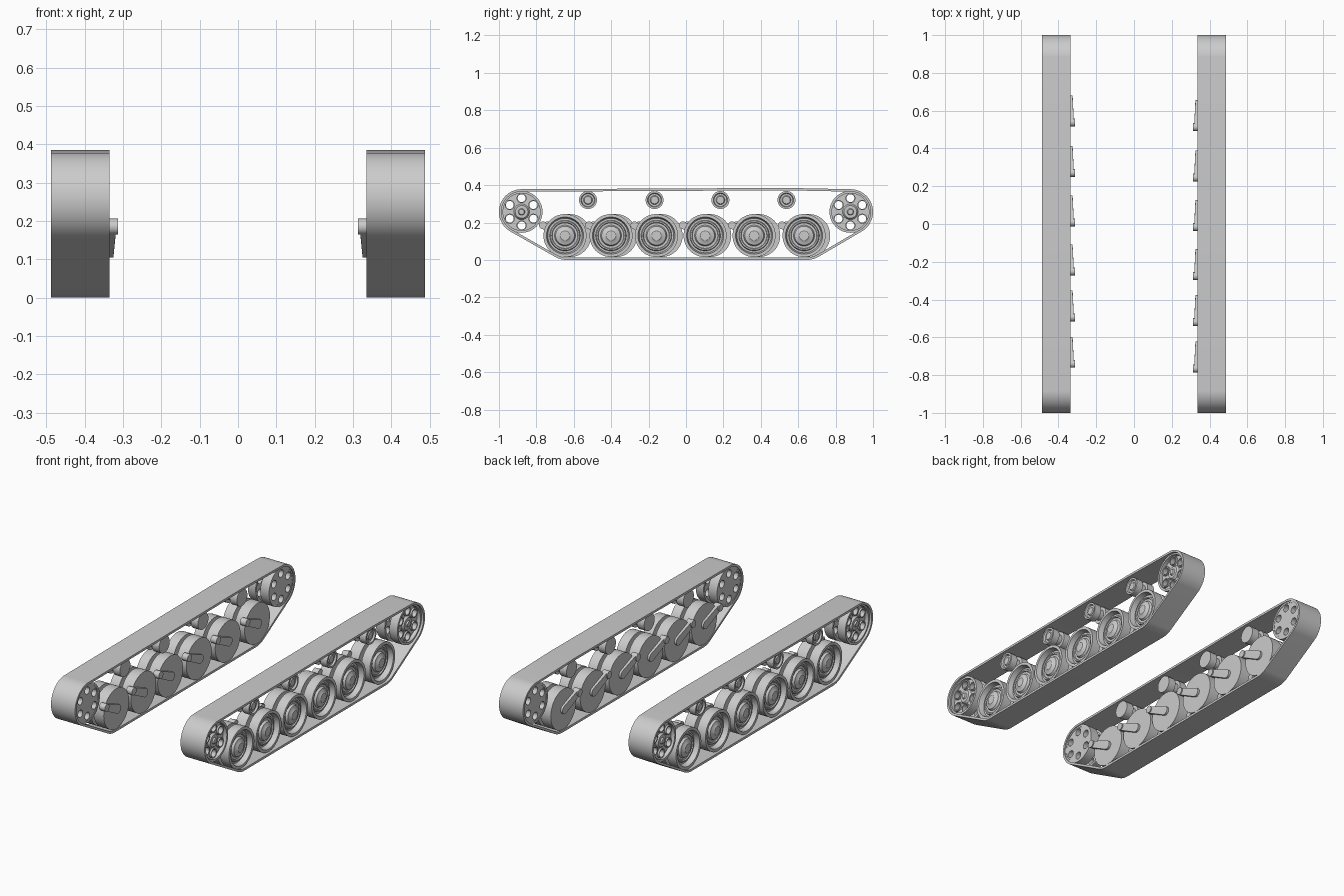
import bpy, bmesh, math
from mathutils import Vector

cube = bpy.data.objects.get("Cube")
if cube:
    bpy.data.objects.remove(cube)

steel = bpy.data.materials.new("steel_grey")
steel.use_nodes = True
GREY = (0.6, 0.6, 0.6, 1)
steel.diffuse_color = GREY
bsdf = next(n for n in steel.node_tree.nodes if n.type == "BSDF_PRINCIPLED")
bsdf.inputs["Base Color"].default_value = GREY

X_IN, X_OUT, BELT = 0.335, 0.488, 0.013
IDLER_Y, IDLER_Z = 0.879, 0.257
WHEEL_Z, ROLLER_Z = 0.13, 0.32
WHEELS = (-0.647, -0.401, -0.158, 0.102, 0.364, 0.631)
ROLLERS = (-0.524, -0.168, 0.184, 0.537)


def place(name, mesh, loc=(0, 0, 0)):
    obj = bpy.data.objects.new(name, mesh)
    obj.location = loc
    bpy.context.collection.objects.link(obj)
    return obj


def finish(bm, name):
    """Turn a bmesh into a mesh with smooth curves and sharp edges."""
    bmesh.ops.recalc_face_normals(bm, faces=bm.faces)
    for f in bm.faces:
        f.smooth = True
    for e in bm.edges:
        e.smooth = len(e.link_faces) == 2 and e.calc_face_angle(0) < math.radians(32)
    mesh = bpy.data.meshes.new(name)
    bm.to_mesh(mesh)
    bm.free()
    mesh.materials.append(steel)
    return mesh


def lathe(name, profile, side, steps=40, closed=False):
    """Spin (x, radius) points around the x axis."""
    bm = bmesh.new()
    verts = [bm.verts.new((x * side, 0, r)) for x, r in profile]
    edges = [bm.edges.new(p) for p in zip(verts, verts[1:])]
    if closed:
        edges.append(bm.edges.new((verts[-1], verts[0])))
    bmesh.ops.spin(bm, geom=verts + edges, axis=(1, 0, 0), cent=(0, 0, 0),
                   steps=steps, angle=math.tau)
    bmesh.ops.remove_doubles(bm, verts=bm.verts, dist=1e-5)
    return finish(bm, name)


def belt(name, side):
    """Wrap a band around the end wheels, road wheels and rollers."""
    circles = [(-IDLER_Y, IDLER_Z, 0.121), (IDLER_Y, IDLER_Z, 0.121),
               (-0.637, WHEEL_Z, WHEEL_Z), (0.645, WHEEL_Z, WHEEL_Z),
               (ROLLERS[0], ROLLER_Z, 0.065), (ROLLERS[-1], ROLLER_Z, 0.065)]
    bm = bmesh.new()
    rings = []
    for i in range(144):
        a = math.tau * i / 144
        n = Vector((math.cos(a), math.sin(a)))
        y, z, r = max(circles, key=lambda c: c[0] * n.x + c[1] * n.y + c[2])
        rings.append([bm.verts.new((x * side, y + n.x * q, z + n.y * q))
                      for x, q in ((X_IN, r), (X_OUT, r), (X_OUT, r - BELT), (X_IN, r - BELT))])
    for i, ring in enumerate(rings):
        nxt = rings[(i + 1) % len(rings)]
        for k in range(4):
            m = (k + 1) % 4
            bm.faces.new((ring[k], ring[m], nxt[m], nxt[k]))
    return finish(bm, name)


def swing_arm(name, side):
    """Tapered link from the wheel axle up to the pivot."""
    bm = bmesh.new()
    for y, z, r, x in ((0, 0, 0.025, 0.325), (-0.118, 0.055, 0.019, 0.319)):
        for i in range(24):
            a = math.tau * i / 24
            for depth in (x, 0.345):
                bm.verts.new((depth * side, y + r * math.cos(a), z + r * math.sin(a)))
    bmesh.ops.convex_hull(bm, input=bm.verts)
    return finish(bm, name)


def holed_plate(name, x, half, side):
    """Round plate with six lightening holes, drawn as a filled curve."""
    curve = bpy.data.curves.new(name, "CURVE")
    curve.dimensions, curve.fill_mode, curve.extrude = "2D", "BOTH", half
    spots = [(0, 0, 0.108, 40)]
    for i in range(6):
        a = math.radians(30 + 60 * i)
        spots.append((0.073 * math.cos(a), 0.073 * math.sin(a), 0.021, 20))
    for cx, cy, r, count in spots:
        s = curve.splines.new("POLY")
        s.points.add(count - 1)
        s.use_cyclic_u = True
        for i, p in enumerate(s.points):
            a = math.tau * i / count
            p.co = (cx + r * math.cos(a), cy + r * math.sin(a), 0, 1)
    temp = place(name, curve)
    bm = bmesh.new()
    bm.from_mesh(temp.to_mesh())
    bpy.data.objects.remove(temp)
    bmesh.ops.remove_doubles(bm, verts=bm.verts, dist=1e-5)
    for v in bm.verts:
        v.co = (side * x + v.co.z, v.co.x, v.co.y)
    return finish(bm, name)


# Half profiles, from the outer hub to the inner face
WHEEL = [(0.472, 0), (0.472, 0.026), (0.466, 0.034), (0.462, 0.050), (0.450, 0.056),
         (0.450, 0.068), (0.456, 0.071), (0.456, 0.078), (0.446, 0.082), (0.446, 0.092),
         (0.476, 0.099), (0.476, 0.115), (0.420, 0.115), (0.420, 0.07), (0.400, 0.07),
         (0.400, 0.115), (0.337, 0.115), (0.337, 0)]
ROLLER = [(0.466, 0), (0.466, 0.02), (0.460, 0.024), (0.460, 0.034), (0.470, 0.038),
          (0.470, 0.048), (0.428, 0.048), (0.428, 0.03), (0.395, 0.03), (0.395, 0.048),
          (0.350, 0.048), (0.350, 0)]
HUB = [(0.472, 0), (0.472, 0.014), (0.464, 0.018), (0.464, 0.034), (0.452, 0.042),
       (0.345, 0.042), (0.345, 0)]
RIM = [(0.475, 0.099), (0.475, 0.112), (0.425, 0.112), (0.425, 0.099)]
INNER_RIM = [(0.395, 0.099), (0.395, 0.112), (0.340, 0.112), (0.340, 0.099)]
COLLAR = [(0.462, 0.021), (0.462, 0.027), (0.450, 0.027), (0.450, 0.021)]
PIVOT = [(0.313, 0), (0.313, 0.021), (0.350, 0.021), (0.350, 0)]

for side, label, shift in ((1, "left", 0), (-1, "right", 0.025)):
    place(label + "_track_belt", belt(label + "_track_belt", side))

    # Road wheels with their suspension arms
    wheel = lathe(label + "_road_wheel", WHEEL, side, 48)
    arm = swing_arm(label + "_swing_arm", side)
    pivot = lathe(label + "_arm_pivot", PIVOT, side, 24)
    for i, y in enumerate(WHEELS, 1):
        y += shift
        place(f"{label}_road_wheel_{i}", wheel, (0, y, WHEEL_Z))
        place(f"{label}_swing_arm_{i}", arm, (0, y, WHEEL_Z))
        place(f"{label}_arm_pivot_{i}", pivot, (0, y - 0.118, WHEEL_Z + 0.055))

    # Return rollers under the top run
    roller = lathe(label + "_return_roller", ROLLER, side, 32)
    for i, y in enumerate(ROLLERS, 1):
        place(f"{label}_return_roller_{i}", roller, (0, y, ROLLER_Z))

    # Holed end wheels at the front and rear
    parts = {"hub": lathe(label + "_end_hub", HUB, side),
             "outer_rim": lathe(label + "_end_outer_rim", RIM, side, 48, True),
             "inner_rim": lathe(label + "_end_inner_rim", INNER_RIM, side, 48, True),
             "outer_plate": holed_plate(label + "_end_outer_plate", 0.442, 0.010, side),
             "inner_plate": holed_plate(label + "_end_inner_plate", 0.360, 0.018, side)}
    collar = lathe(label + "_hole_collar", COLLAR, side, 20, True)
    for end, y in (("front", -IDLER_Y), ("rear", IDLER_Y)):
        for part, mesh in parts.items():
            place(f"{label}_{end}_end_{part}", mesh, (0, y, IDLER_Z))
        for i in range(6):
            a = math.radians(30 + 60 * i)
            place(f"{label}_{end}_hole_collar_{i + 1}", collar,
                  (0, y + 0.073 * math.cos(a), IDLER_Z + 0.073 * math.sin(a)))
